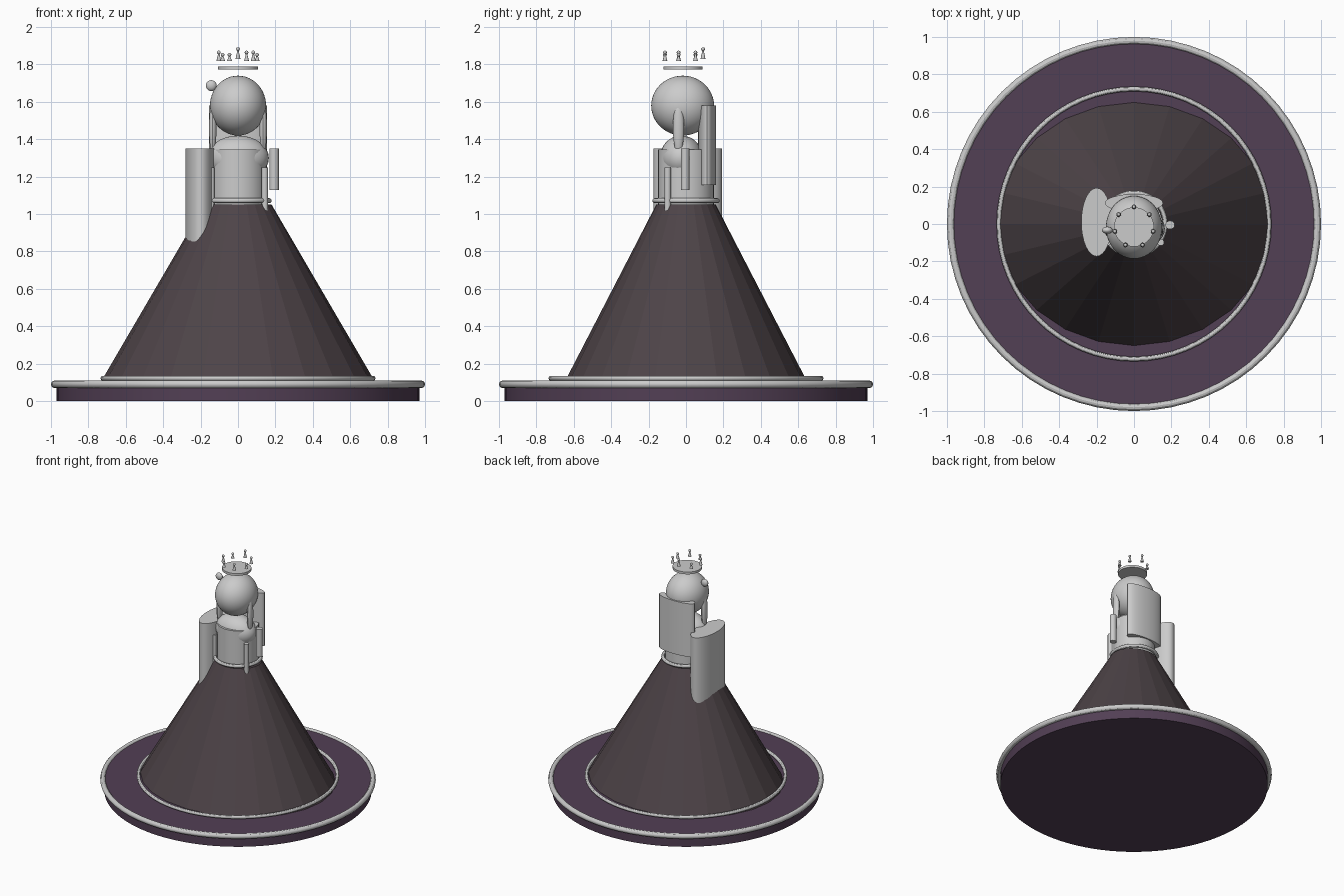
import bpy
from math import sin, cos, pi

if "Cube" in bpy.data.objects:
    bpy.data.objects.remove(bpy.data.objects["Cube"])


def material(name, rgb):
    m = bpy.data.materials.new(name)
    m.diffuse_color = (*rgb, 1)
    m.use_nodes = True
    m.node_tree.nodes["Principled BSDF"].inputs["Base Color"].default_value = m.diffuse_color
    return m


PLUM = material("plum", (0.085, 0.05, 0.09))
DARK = material("dark_cloth", (0.075, 0.057, 0.064))


def finish(name, scale=(1, 1, 1), mat=None, smooth=True):
    o = bpy.context.object
    o.name = name
    o.scale = scale
    bpy.ops.object.transform_apply(location=False, rotation=False, scale=True)
    if smooth:
        bpy.ops.object.shade_smooth_by_angle()
    if mat:
        o.data.materials.append(mat)
    return o


def column(name, x, y, z0, z1, rx, ry, top=1.0, sides=32, mat=None, smooth=True):
    bpy.ops.mesh.primitive_cone_add(vertices=sides, radius1=1, radius2=top,
                                    depth=1, location=(x, y, (z0 + z1) / 2))
    return finish(name, (rx, ry, z1 - z0), mat, smooth)


def ball(name, loc, size, seg=32, rings=16):
    bpy.ops.mesh.primitive_uv_sphere_add(segments=seg, ring_count=rings, radius=1, location=loc)
    return finish(name, size)


def ring(name, z, major, minor):
    bpy.ops.mesh.primitive_torus_add(major_radius=major, minor_radius=minor, major_segments=64,
                                     minor_segments=12, location=(0, 0, z))
    return finish(name)


# Round plinth with two trim rings
column("plinth", 0, 0, 0, 0.10, 0.97, 0.97, sides=96, mat=PLUM)
ring("plinth_outer_trim", 0.09, 0.98, 0.02)
ring("plinth_inner_trim", 0.122, 0.722, 0.013)

# Faceted oval skirt, rounder at the waist
skirt = column("skirt", 0, 0, 0.10, 1.05, 0.735, 0.65, top=0.245, sides=24, mat=DARK, smooth=False)
ring("belt", 1.072, 0.167, 0.013)

# Torso and shoulders
column("torso", 0, 0, 1.03, 1.345, 0.152, 0.15)
ball("shoulders", (0, -0.025, 1.30), (0.165, 0.115, 0.12))

# Arms
for side, s in (("left", -1), ("right", 1)):
    column(side + "_upper_arm", s * 0.193, -0.005, 1.13, 1.35, 0.025, 0.023, sides=16)
    column(side + "_forearm", s * 0.143, -0.098, 1.02, 1.25, 0.018, 0.018, sides=16)

# Side drape that sinks into the skirt
column("side_drape", -0.20, 0.01, 0.70, 1.35, 0.082, 0.183)

# Head and hair
ball("head", (0, -0.018, 1.58), (0.15, 0.168, 0.16), 48, 24)
column("back_hair", 0, 0.112, 1.155, 1.58, 0.155, 0.048)
for side, s in (("left", -1), ("right", 1)):
    ball(side + "_hair_lock", (s * 0.135, -0.04, 1.46), (0.02, 0.03, 0.14), 16, 12)
ball("hair_ornament", (-0.143, -0.033, 1.687), (0.029, 0.019, 0.029), 16, 12)

# Crown disc with seven floating beaded spikes
CY = -0.016
column("crown_band", 0, CY, 1.772, 1.79, 0.107, 0.105)
for i in range(7):
    a = pi / 2 + i * 2 * pi / 7
    x, y = 0.105 * cos(a), CY + 0.107 * sin(a)
    z0 = 1.83 if i == 0 else 1.818
    tip = 1.882 if i == 0 else (1.864 if i % 2 == 0 else 1.852)
    column(f"crown_spike_{i}", x, y, z0, tip, 0.013, 0.013, top=0.15, sides=12)
    ball(f"crown_bead_{i}", (x, y, tip), (0.01, 0.01, 0.01), 12, 8)
